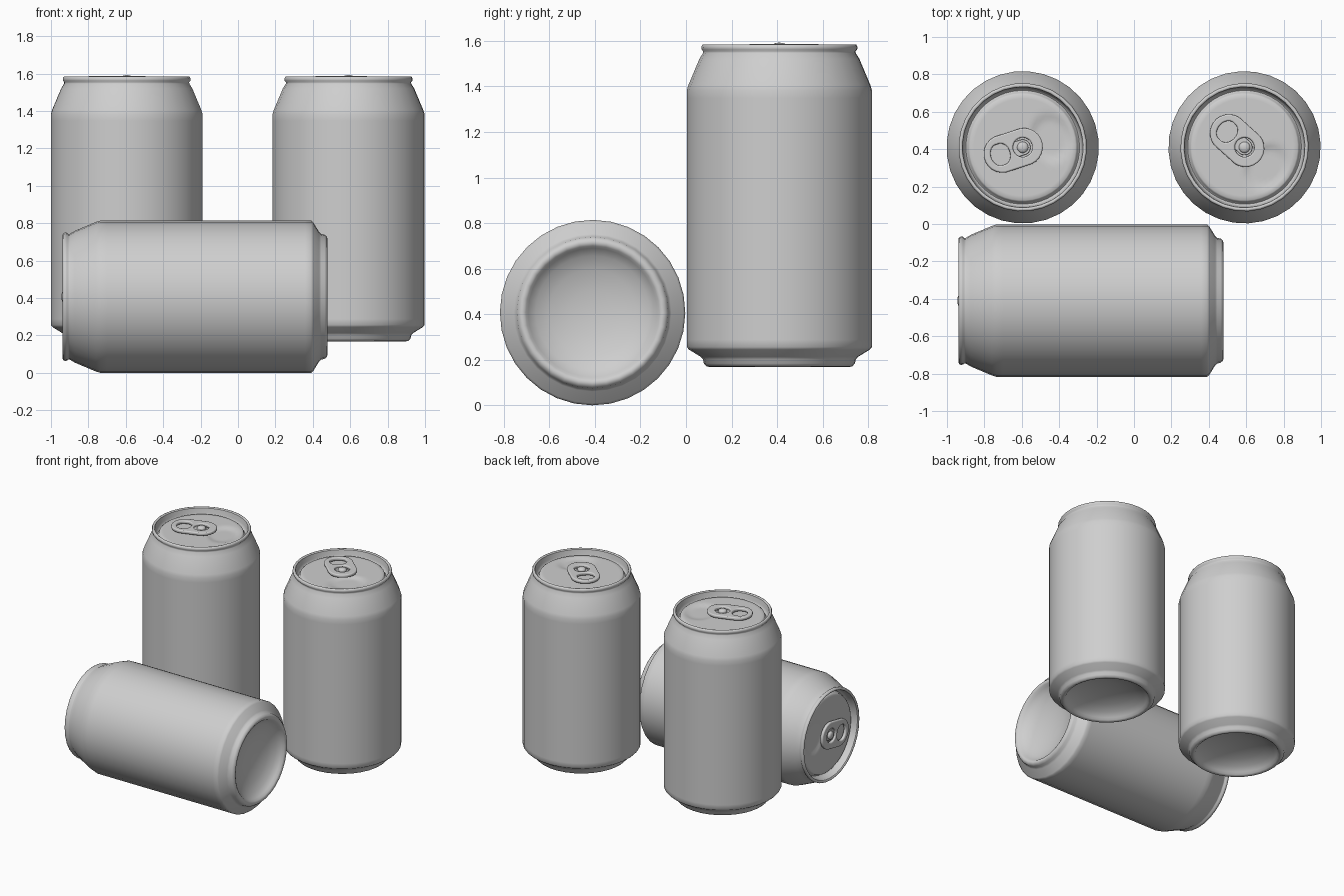
import bpy, bmesh, math
from mathutils import Matrix

if "Cube" in bpy.data.objects:
    bpy.data.objects.remove(bpy.data.objects["Cube"])

SEG = 32
metal = bpy.data.materials.new("grey_metal")
metal.diffuse_color = (0.62, 0.62, 0.62, 1)
metal.use_nodes = True
metal.node_tree.nodes["Principled BSDF"].inputs["Base Color"].default_value = metal.diffuse_color


def add_object(name, mesh):
    ob = bpy.data.objects.new(name, mesh)
    bpy.context.collection.objects.link(ob)
    return ob


def shade(ob, angle):
    bpy.ops.object.select_all(action='DESELECT')
    ob.select_set(True)
    bpy.context.view_layer.objects.active = ob
    bpy.ops.object.shade_smooth_by_angle(angle=math.radians(angle))


def lathe(name, profile, seg, angle=60, dent=None):
    """Revolve (radius, z) points about z; the profile runs from bottom/outside to the axis."""
    bm = bmesh.new()
    rings = []
    for r, z in profile:
        n = 1 if r == 0 else seg
        ring = []
        for i in range(n):
            a = 2 * math.pi * i / seg
            x, y = r * math.cos(a), r * math.sin(a)
            ring.append(bm.verts.new((x, y, z + (dent(x, y) if dent else 0))))
        rings.append(ring)
    for lo, hi in zip(rings, rings[1:]):
        for i in range(seg):
            j = (i + 1) % seg
            if len(lo) == 1:
                bm.faces.new((lo[0], hi[j], hi[i]))
            elif len(hi) == 1:
                bm.faces.new((lo[i], lo[j], hi[0]))
            else:
                bm.faces.new((lo[i], lo[j], hi[j], hi[i]))
    mesh = bpy.data.meshes.new(name)
    bm.to_mesh(mesh)
    bm.free()
    mesh.materials.append(metal)
    ob = add_object(name, mesh)
    shade(ob, angle)
    return ob


# Can wall: domed base, foot ring, straight side, shoulder, neck, rolled rim
body = lathe("can_body", [
    (0, .10), (.10, .094), (.19, .074), (.25, .048), (.283, .022), (.293, .007),
    (.306, 0), (.32, .003), (.332, .016), (.336, .034), (.346, .045),
    (.398, .077), (.407, .088), (.407, .12), (.407, 1.18), (.407, 1.215),
    (.400, 1.238), (.352, 1.352), (.336, 1.378), (.335, 1.386), (.342, 1.394),
    (.343, 1.405), (.338, 1.415), (.330, 1.417), (.323, 1.410)], SEG)


# Lid: countersink groove, panel, shallow mouth dent opposite the finger hole
def mouth_dent(x, y):
    d = math.hypot((x + .16) / .10, y / .12)
    return -.012 * max(0, min(1, (1.15 - d) * 3))


lid = lathe("can_lid", [
    (.323, 1.410), (.317, 1.375), (.311, 1.355), (.304, 1.350), (.297, 1.355),
    (.291, 1.376), (.283, 1.382)]
    + [(r / 100, 1.382) for r in range(26, 0, -2)] + [(0, 1.382)], 48, 50, mouth_dent)


# Pull tab: rounded plate with a finger hole and a hole around the rivet island
def stadium(cx, half, r, ry=None, n=24):
    pts = []
    for i in range(n):
        a = 2 * math.pi * (i + .5) / n
        c = math.cos(a)
        pts.append((cx + math.copysign(half, c) + r * c, (ry or r) * math.sin(a), 0))
    return pts


def plate(name, outlines, z, extrude, bevel):
    cu = bpy.data.curves.new(name, 'CURVE')
    cu.dimensions, cu.fill_mode = '2D', 'BOTH'
    cu.extrude, cu.bevel_depth, cu.bevel_resolution = extrude, bevel, 2
    for pts in outlines:
        sp = cu.splines.new('POLY')
        sp.points.add(len(pts) - 1)
        for p, co in zip(sp.points, pts):
            p.co = (*co, 1)
        sp.use_cyclic_u = True
    tmp = add_object(name + "_curve", cu)
    mesh = bpy.data.meshes.new_from_object(
        tmp.evaluated_get(bpy.context.evaluated_depsgraph_get()))
    bpy.data.objects.remove(tmp)
    mesh.name = name
    mesh.transform(Matrix.Translation((0, 0, z)))
    mesh.materials.clear()
    mesh.materials.append(metal)
    ob = add_object(name, mesh)
    shade(ob, 50)
    return ob


tab = plate("pull_tab", [stadium(.053, .06, .093),
                         stadium(.125, .008, .052, .066),
                         stadium(0, 0, .060)], 1.406, .004, .008)
island = plate("rivet_island", [stadium(.012, .012, .038)], 1.396, .004, .004)
rivet = lathe("rivet", [(.03, 1.38), (.03, 1.412), (.025, 1.419), (.014, 1.423), (0, 1.424)], 20)

# Three cans: two upright, one lying on its side with its lid to the left
cans = [
    ("left", Matrix.Translation((-.595, .41, .168)), 198),
    ("right", Matrix.Translation((.591, .41, .168)), 138),
    ("lying", Matrix.Translation((.479, -.41, .407)) @ Matrix.Rotation(-math.pi / 2, 4, 'Y'), 259),
]
parts = [body, lid, tab, island, rivet]
for label, place, turn in cans:
    for part in parts:
        ob = add_object(label + "_" + part.name, part.data)
        ob.matrix_world = place @ Matrix.Rotation(math.radians(turn), 4, 'Z')
for part in parts:
    bpy.data.objects.remove(part)
